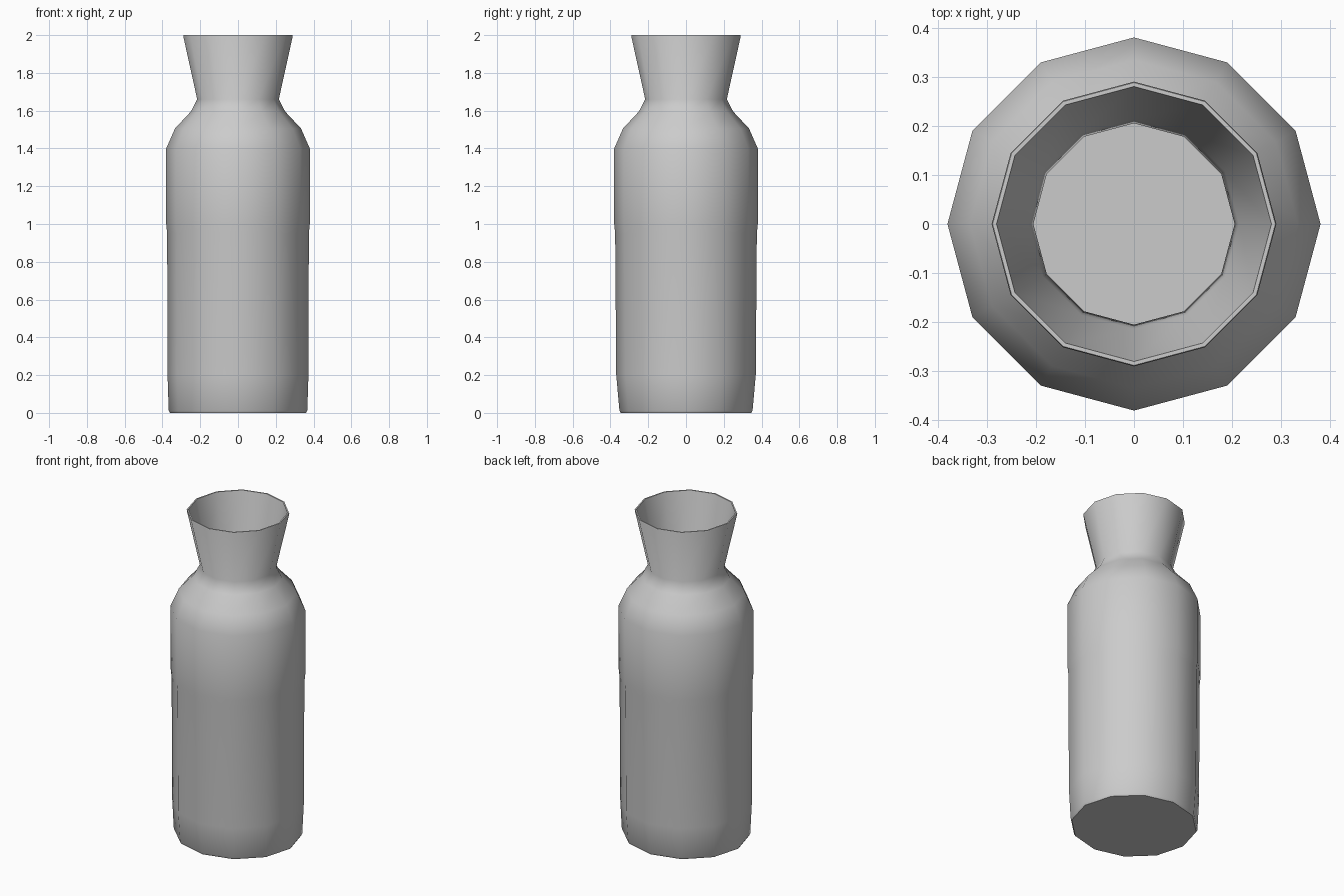
import bpy
import bmesh
from math import cos, sin, pi, radians

cube = bpy.data.objects.get("Cube")
if cube:
    bpy.data.objects.remove(cube, do_unlink=True)

SIDES = 12

# One plain colour
grey = bpy.data.materials.new("light_grey")
grey.use_nodes = True
colour = (0.6, 0.6, 0.6, 1)
grey.diffuse_color = colour
grey.node_tree.nodes["Principled BSDF"].inputs["Base Color"].default_value = colour

# Wall sections from the base upward, then back down inside: (radius, z, depth scale)
outer = [(0.36, 0.0, 0.96), (0.367, 0.012, 0.96), (0.373, 0.2, 0.99),
         (0.375, 0.95, 1), (0.38, 1.0, 1), (0.38, 1.4, 1), (0.334, 1.505, 1),
         (0.25, 1.595, 1), (0.216, 1.66, 1), (0.29, 1.995, 1)]
rim = [(0.288, 2.0, 1), (0.28, 2.0, 1)]
inner = [(0.214, 1.69, 1), (0.205, 1.65, 1), (0.24, 1.583, 1),
         (0.324, 1.495, 1), (0.368, 1.395, 1), (0.36, 0.2, 0.99),
         (0.352, 0.02, 0.96)]

# Bottle: rings of vertices joined by quads, with flat caps for base and floor
bm = bmesh.new()
rings = []
for radius, z, depth in outer + rim + inner:
    rings.append([bm.verts.new((radius * cos(2 * pi * i / SIDES),
                                radius * depth * sin(2 * pi * i / SIDES), z))
                  for i in range(SIDES)])
for low, high in zip(rings, rings[1:]):
    for i in range(SIDES):
        j = (i + 1) % SIDES
        bm.faces.new((low[i], low[j], high[j], high[i]))
bm.faces.new(rings[0][::-1])
bm.faces.new(rings[-1])

mesh = bpy.data.meshes.new("bottle")
bm.to_mesh(mesh)
bm.free()
mesh.materials.append(grey)
bottle = bpy.data.objects.new("bottle", mesh)
bpy.context.collection.objects.link(bottle)

# Soft shading around the body, crisp at rim and base
bpy.ops.object.select_all(action="DESELECT")
bottle.select_set(True)
bpy.context.view_layer.objects.active = bottle
bpy.ops.object.shade_smooth_by_angle(angle=radians(55))
